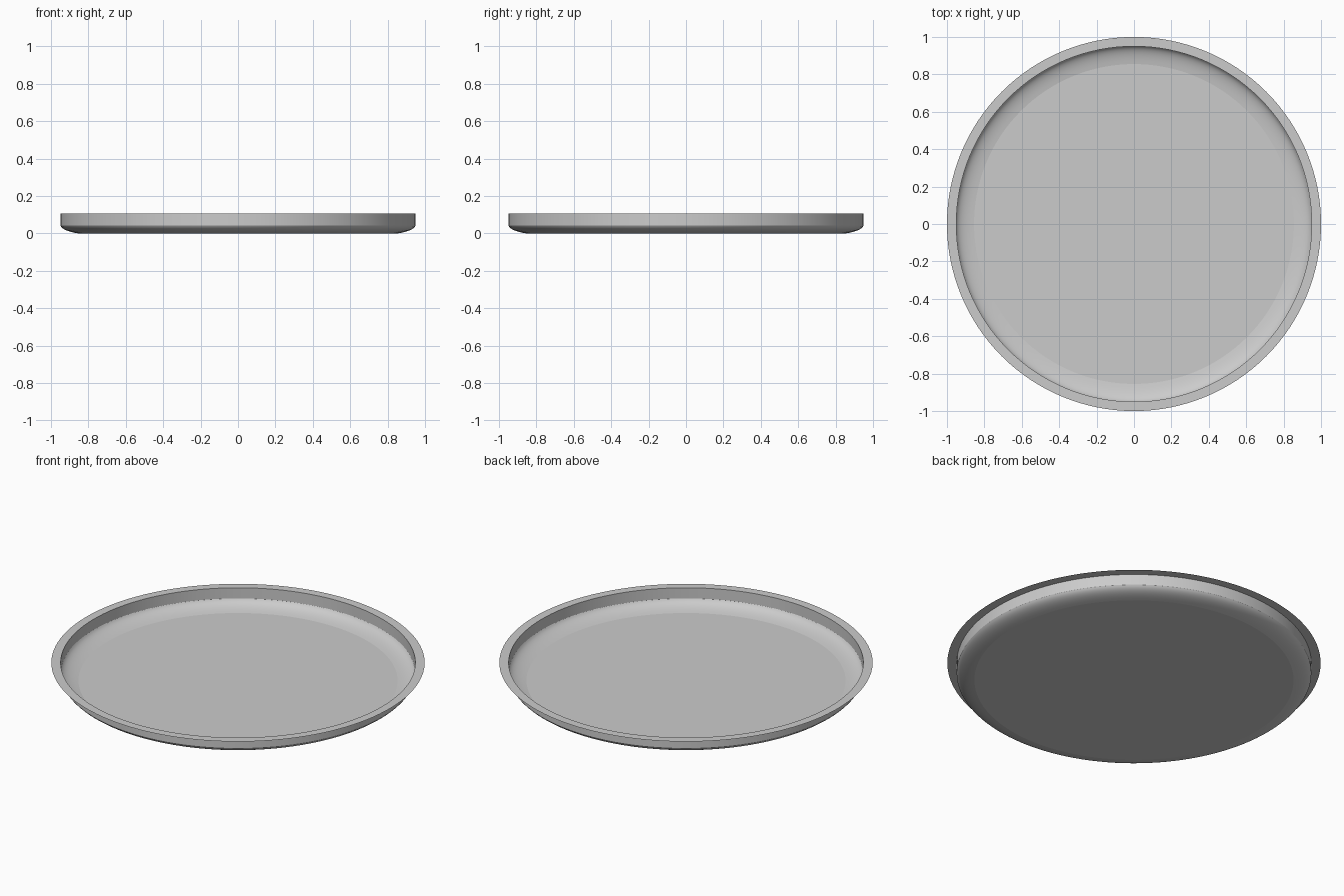
import bpy, bmesh, math

if "Cube" in bpy.data.objects:
    bpy.data.objects.remove(bpy.data.objects["Cube"])

SEGMENTS = 128
WALL_R, RIM_R, FLOOR_R = 0.95, 1.0, 0.855
BEND_Z, TOP_Z = 0.042, 0.105


def bend(steps=8):
    """Rounded corner between the floor and the upright wall."""
    p0, p1, p2 = (FLOOR_R, 0.0), (0.935, 0.012), (WALL_R, BEND_Z)
    pts = []
    for i in range(steps + 1):
        t = i / steps
        pts.append(tuple((1 - t) ** 2 * a + 2 * t * (1 - t) * b + t * t * c
                         for a, b, c in zip(p0, p1, p2)))
    return pts


# Thin sheet profile: floor edge, rounded bend, wall, flat rim
profile = bend() + [(WALL_R, TOP_Z), (RIM_R, TOP_Z)]

bm = bmesh.new()
rings = []
for r, z in profile:
    rings.append([bm.verts.new((r * math.cos(a), r * math.sin(a), z))
                  for a in (2 * math.pi * i / SEGMENTS for i in range(SEGMENTS))])

# Flat floor
bm.faces.new(rings[0])

# Bend, wall and rim
for lo, hi in zip(rings, rings[1:]):
    for i in range(SEGMENTS):
        j = (i + 1) % SEGMENTS
        bm.faces.new((lo[i], lo[j], hi[j], hi[i])).normal_update()

# Consistent facing: upward and inward
bmesh.ops.recalc_face_normals(bm, faces=bm.faces)
bm.faces.ensure_lookup_table()
bm.normal_update()
if bm.faces[0].normal.z < 0:
    bmesh.ops.reverse_faces(bm, faces=bm.faces)

mesh = bpy.data.meshes.new("round_tray")
bm.to_mesh(mesh)
bm.free()
tray = bpy.data.objects.new("round_tray", mesh)
bpy.context.collection.objects.link(tray)

# Smooth wall, crisp rim and floor edges
bpy.context.view_layer.objects.active = tray
tray.select_set(True)
bpy.ops.object.shade_smooth_by_angle(angle=math.radians(30))
mesh.polygons[0].use_smooth = False
